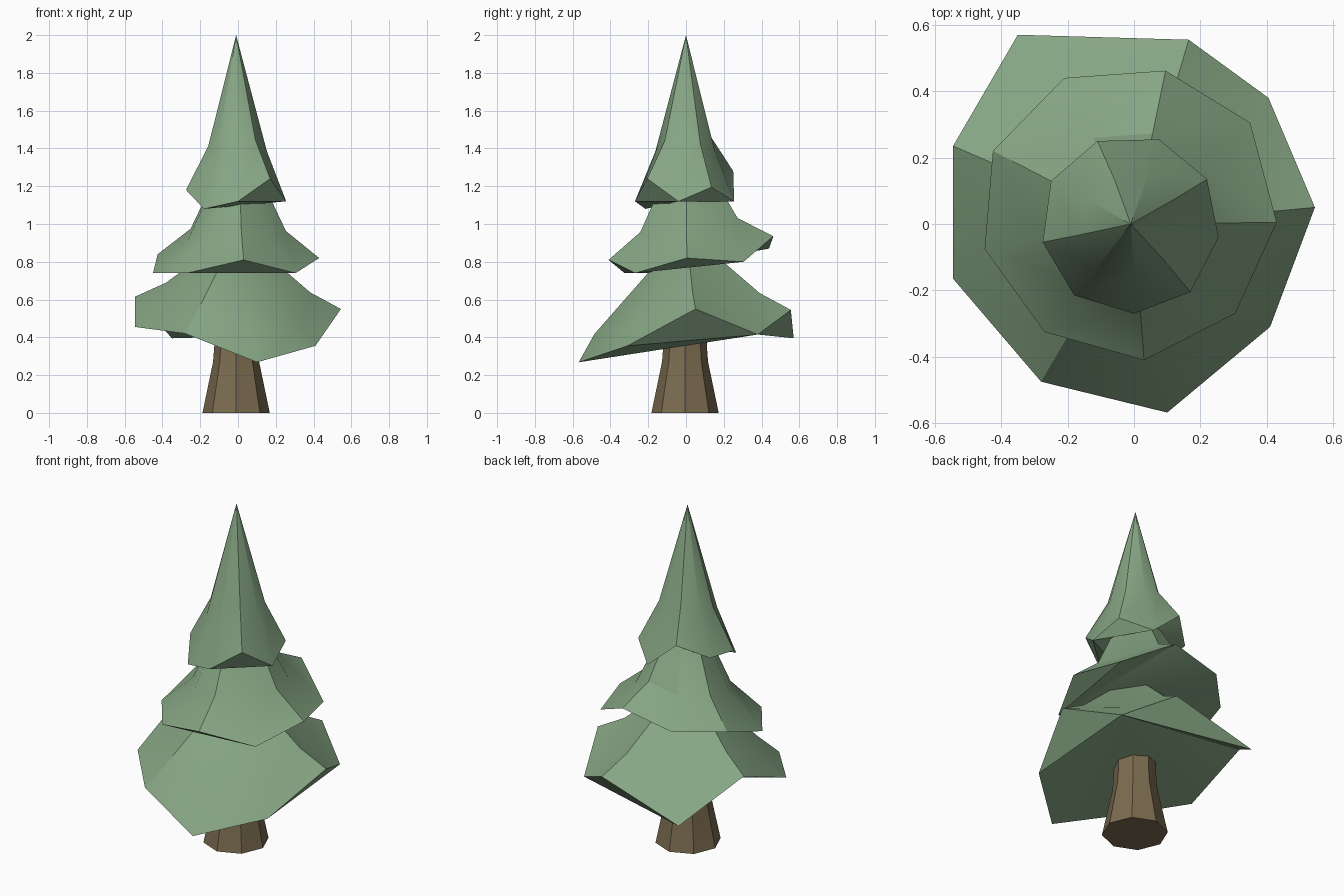
import bpy, bmesh
from math import cos, sin, tau, radians

if "Cube" in bpy.data.objects:
    bpy.data.objects.remove(bpy.data.objects["Cube"])


def material(name, rgb):
    m = bpy.data.materials.new(name)
    m.diffuse_color = (*rgb, 1)
    m.use_nodes = True
    m.node_tree.nodes["Principled BSDF"].inputs["Base Color"].default_value = m.diffuse_color
    return m


def loft(name, rings, mat, apex=None, pivot=0):
    """Join rings bottom to top; fan the underside from one corner; end in a tip or a cap."""
    bm = bmesh.new()
    loops = [[bm.verts.new(p) for p in ring] for ring in rings]
    n = len(loops[0])
    for a, b in zip(loops, loops[1:]):
        for i in range(n):
            j = (i + 1) % n
            bm.faces.new((a[i], a[j], b[j], b[i]))
    base = loops[0]
    for k in range(1, n - 1):
        bm.faces.new((base[pivot], base[(pivot + k + 1) % n], base[(pivot + k) % n]))
    if apex:
        tip = bm.verts.new(apex)
        for i in range(n):
            bm.faces.new((loops[-1][i], loops[-1][(i + 1) % n], tip))
    else:
        bm.faces.new(loops[-1])
    bmesh.ops.recalc_face_normals(bm, faces=bm.faces)
    me = bpy.data.meshes.new(name)
    bm.to_mesh(me)
    bm.free()
    me.materials.append(mat)
    ob = bpy.data.objects.new(name, me)
    bpy.context.collection.objects.link(ob)
    bpy.ops.object.select_all(action='DESELECT')
    ob.select_set(True)
    bpy.context.view_layer.objects.active = ob
    bpy.ops.object.shade_smooth_by_angle(angle=radians(30))


green = material("foliage", (0.24, 0.38, 0.23))
brown = material("bark", (0.20, 0.15, 0.08))

# Flared eight-sided trunk
loft("trunk", [[(-.01 + r * cos(tau * i / 8), -.005 + r * sin(tau * i / 8), z) for i in range(8)]
               for r, z in ((.178, 0), (.122, .27), (.115, .36), (.115, .55))], brown)


# Foliage tier: ragged nine-point brim, a shoulder ring following it, then the tip
def tier(name, brim, shoulder_ratio, shoulder_z, apex, pivot):
    ring = [(x * shoulder_ratio(z), y * shoulder_ratio(z), shoulder_z(z)) for x, y, z in brim]
    loft(name, [brim, ring], green, apex, pivot)


tier("lower_foliage",
     [(.545, .05, .55), (.405, .38, .415), (.165, .555, .545), (-.35, .57, .395),
      (-.545, .235, .615), (-.545, -.165, .455), (-.28, -.475, .42),
      (.10, -.568, .268), (.41, -.31, .355)],
     lambda z: .70 + .54 * max(0, .55 - z), lambda z: .42 + .78 * (z - .27), (0, 0, .97), 1)

tier("middle_foliage",
     [(.43, .005, .82), (.35, .305, .80), (.095, .462, .935), (-.21, .44, .87),
      (-.425, .22, .84), (-.45, -.075, .74), (-.27, -.325, .74),
      (.03, -.41, .81), (.305, -.27, .74)],
     lambda z: .59, lambda z: .96 + .6 * (z - .815), (0, 0, 1.5), 8)

tier("top_foliage",
     [(.255, -.04, 1.12), (.22, .135, 1.195), (.075, .255, 1.12), (-.11, .25, 1.28),
      (-.25, .13, 1.20), (-.275, -.055, 1.18), (-.18, -.215, 1.08),
      (0, -.27, 1.12), (.17, -.205, 1.24)],
     lambda z: .60 - .5 * (z - 1.12), lambda z: 1.385 + .5 * (z - 1.12), (-.01, 0, 2), 0)
